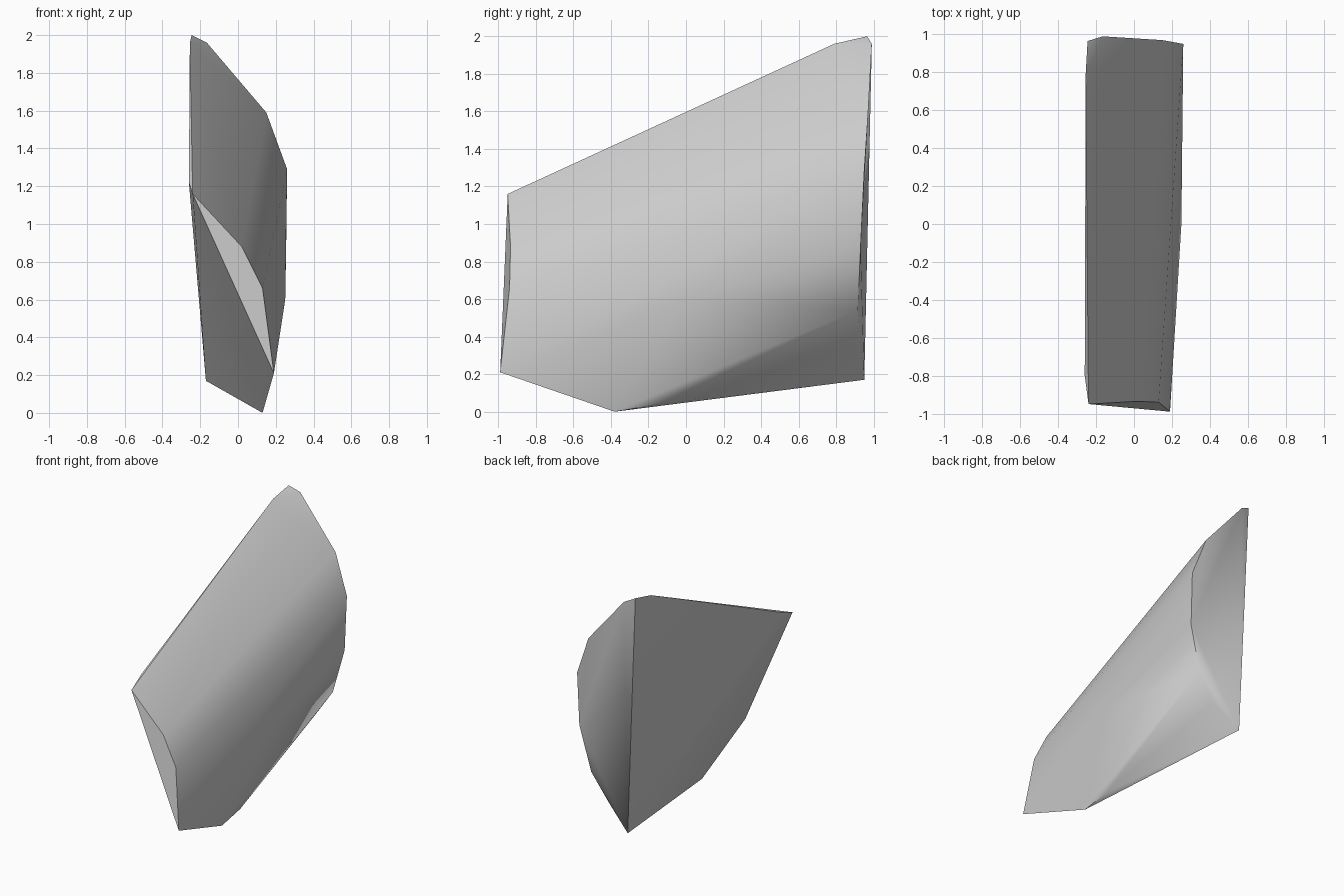
import bpy, bmesh, math

cube = bpy.data.objects.get("Cube")
if cube:
    bpy.data.objects.remove(cube, do_unlink=True)

# Single stone-grey colour
grey = bpy.data.materials.new("stone_grey")
grey.use_nodes = True
tone = (0.6, 0.6, 0.6, 1)
grey.diffuse_color = tone
grey.node_tree.nodes["Principled BSDF"].inputs["Base Color"].default_value = tone

# Outline of the narrow front end
front = [(-.24, -.95, 1.16), (-.17, -.94, 1.1), (.02, -.935, .88),
         (.13, -.94, .66), (.19, -.99, .21)]
# Outline of the tall back end
back = [(-.245, .965, 2), (-.165, .99, 1.96), (.15, .97, 1.59), (.26, .95, 1.29),
        (.255, .93, .88), (.165, .915, .54), (.03, .9, .34), (-.17, .95, .17)]
# Upper left ridge, right bulge and lower keel
ridges = [(-.26, -.8, 1.22), (-.255, .79, 1.96), (.25, 0, .6),
          (.13, -.38, 0), (.125, -.15, .04)]

# Shard: solid skin stretched over the outlines
mesh = bpy.data.meshes.new("stone_shard")
bm = bmesh.new()
for point in front + back + ridges:
    bm.verts.new(point)
hull = bmesh.ops.convex_hull(bm, input=bm.verts)
loose = {v for v in hull["geom_interior"] + hull["geom_unused"]
         if isinstance(v, bmesh.types.BMVert)}
bmesh.ops.delete(bm, geom=list(loose), context="VERTS")

# Merge nearly flat triangles into broad end and side facets
bmesh.ops.dissolve_limit(bm, angle_limit=math.radians(6),
                         verts=bm.verts, edges=bm.edges)
bmesh.ops.recalc_face_normals(bm, faces=bm.faces)
bm.to_mesh(mesh)
bm.free()

shard = bpy.data.objects.new("stone_shard", mesh)
bpy.context.collection.objects.link(shard)
mesh.materials.append(grey)

# Soft rounded flank with crisp end edges
bpy.ops.object.select_all(action="DESELECT")
shard.select_set(True)
bpy.context.view_layer.objects.active = shard
bpy.ops.object.shade_smooth_by_angle(angle=math.radians(50))
